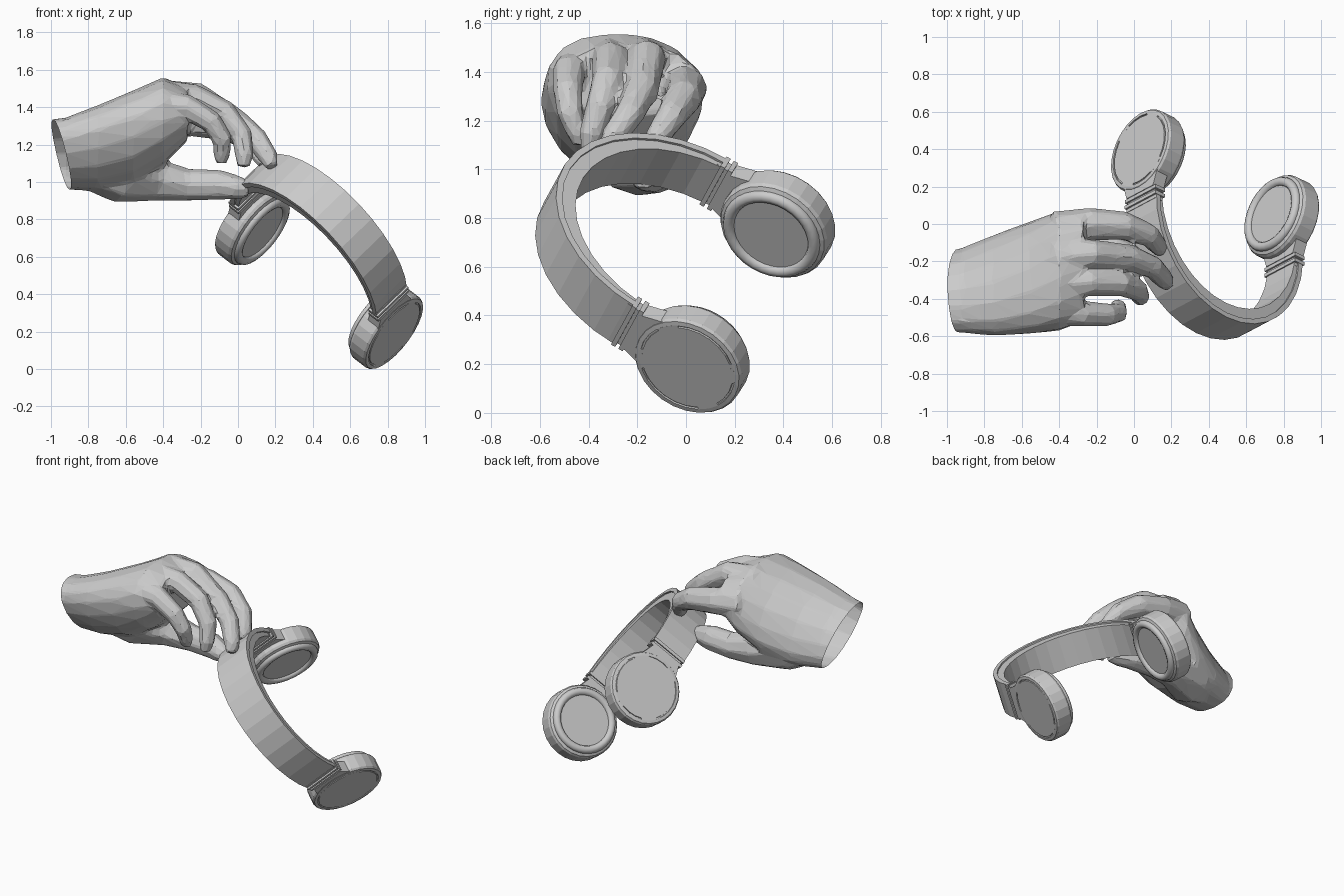
import bpy, bmesh, math
from mathutils import Vector

cube = bpy.data.objects.get("Cube")
if cube:
    bpy.data.objects.remove(cube)

grey = bpy.data.materials.new("plain_grey")
grey.use_nodes = True
grey.diffuse_color = (0.6, 0.6, 0.6, 1)
grey.node_tree.nodes["Principled BSDF"].inputs["Base Color"].default_value = (0.6, 0.6, 0.6, 1)


def loft(bm, rings, closed=False):
    """Skin a row of equal rings; cap both ends unless the row is closed."""
    rows = [[bm.verts.new(p) for p in ring] for ring in rings]
    n = len(rows[0])
    pairs = list(zip(rows, rows[1:]))
    if closed:
        pairs.append((rows[-1], rows[0]))
    else:
        bm.faces.new(rows[0])
        bm.faces.new(rows[-1][::-1])
    for a, b in pairs:
        for i in range(n):
            j = (i + 1) % n
            bm.faces.new((a[i], b[i], b[j], a[j]))


def finish(bm, name):
    bmesh.ops.recalc_face_normals(bm, faces=bm.faces)
    mesh = bpy.data.meshes.new(name)
    bm.to_mesh(mesh)
    bm.free()
    mesh.materials.append(grey)
    obj = bpy.data.objects.new(name, mesh)
    bpy.context.collection.objects.link(obj)
    return obj


def part(name, rings, closed=False):
    bm = bmesh.new()
    loft(bm, rings, closed)
    return finish(bm, name)


# Headphone frame: across from cup to cup, up to the crown, along the band width
across = Vector((0.74, -0.36, -0.57)).normalized()
crown = Vector((-0.02, -0.87, 0.5))
crown = (crown - across * crown.dot(across)).normalized()
wide = across.cross(crown)
middle = Vector((0.44, 0.205, 0.505))
SPAN, RISE, BASE, CUP_SHIFT = 0.51, 0.545, 0.3, 0.01


def place(a, b, c):
    return middle + across * a + crown * b + wide * c


# Headband: outer shell and narrower inner padding, which swells at the crown
def band(name, inner, swell, outer, half):
    rings = []
    steps = 16
    for i in range(steps + 1):
        t = math.pi * i / steps
        low = inner - swell * math.sin(t)
        rings.append([place((SPAN + depth) * math.cos(t), BASE + (RISE + depth) * math.sin(t), side)
                      for depth, side in ((low, -half), (low, half), (outer, half), (outer, -half))])
    return part(name, rings)


band("headband_shell", -0.008, 0, 0.02, 0.12)
band("headband_padding", -0.028, 0.045, -0.004, 0.11)


# Block in the headphone frame, tapering from its low end to its high end
def block(name, a, thick, low, high, half_low, half_high):
    part(name, [[place(a + s * thick, b, r * h) for s, r in ((-1, -1), (-1, 1), (1, 1), (1, -1))]
                for b, h in ((low, half_low), (high, half_high))])


def rim_point(a, radius, t):
    return place(a, radius * math.cos(t), radius * math.sin(t) + CUP_SHIFT)


def circle(a, radius, sides=26):
    return [rim_point(a, radius, math.tau * k / sides) for k in range(sides)]


def arc_section(side, centre, t, profile):
    return [rim_point(centre + side * h, r, t) for r, h in profile]


CUP = ((0.208, -0.07), (0.228, -0.06), (0.236, -0.045), (0.236, 0.045), (0.228, 0.057),
       (0.208, 0.06), (0.207, 0.052), (0.2, 0.052), (0.199, 0.06))
PLUG = ((0.198, 0.052), (0.209, 0.052), (0.209, 0.06), (0.198, 0.06))

for side, label in ((-1, "upper"), (1, "lower")):
    centre = side * 0.488
    leg = side * (SPAN - 0.005)
    # Yoke with two ridges and a neck
    block(label + "_yoke", leg, 0.038, 0.13, 0.265, 0.15, 0.105)
    block(label + "_neck", leg, 0.024, 0.26, 0.34, 0.105, 0.112)
    for b in (0.265, 0.3):
        block(label + "_ridge", leg, 0.034, b, b + 0.02, 0.122, 0.122)
    # Cup body with a grooved outer plate
    part(label + "_cup", [circle(centre + side * h, r) for r, h in CUP])
    # Short plugs break the groove into arcs
    for start in (0.2, 2.2, 3.4, 5.3):
        part(label + "_groove_plug",
             [arc_section(side, centre, start + k * 0.12, PLUG) for k in range(5)])
    # Round ear cushion and speaker plate
    ring = [(0.187 + 0.026 * math.cos(math.tau * k / 8), -0.072 + 0.025 * math.sin(math.tau * k / 8))
            for k in range(8)]
    cushion = part(label + "_cushion",
                   [arc_section(side, centre, math.tau * k / 32, ring) for k in range(32)], True)
    cushion.data.shade_smooth()
    part(label + "_speaker_plate", [circle(centre - side * h, 0.17) for h in (0.065, 0.077)])

# Hand: palm, thumb and fingers fused into one faceted skin
hand = bmesh.new()


# Oval palm section, rolled so its underside leans towards the thumb
def oval(x, y_low, y_high, z_low, z_high, lean):
    cy, cz = (y_low + y_high) / 2, (z_low + z_high) / 2
    ring = []
    for k in range(16):
        c, s = math.cos(math.tau * k / 16), math.sin(math.tau * k / 16)
        dy = math.copysign(abs(c) ** 0.9, c) * (y_high - y_low) / 2
        dz = math.copysign(abs(s) ** 0.9, s) * (z_high - z_low) / 2
        ring.append(Vector((x, cy + dy - lean * dz, cz + dz)))
    return ring


loft(hand, [oval(*r) for r in (
    (-1.1, -0.55, -0.19, 0.98, 1.32, 0.45),
    (-0.92, -0.56, -0.15, 0.96, 1.345, 0.45),
    (-0.75, -0.575, -0.08, 0.95, 1.41, 0.4),
    (-0.56, -0.575, 0, 0.99, 1.49, 0.3),
    (-0.4, -0.57, 0.07, 1.09, 1.56, 0.15),
    (-0.27, -0.52, 0.05, 1.22, 1.51, 0))])


def digit(*joints):
    points = [Vector(j[:3]) for j in joints]
    rings = []
    for i, p in enumerate(points):
        ahead = (points[min(i + 1, len(points) - 1)] - points[max(i - 1, 0)]).normalized()
        up = ahead.cross(Vector((0, 1, 0))).normalized()
        out = ahead.cross(up)
        rings.append([p + joints[i][3] * (up * math.cos(math.tau * k / 8) + out * math.sin(math.tau * k / 8))
                      for k in range(8)])
    loft(hand, rings)


# Thumb with its broad base
digit((-0.82, -0.28, 1.12, 0.15), (-0.62, -0.2, 1.05, 0.165), (-0.43, -0.13, 1.01, 0.115),
      (-0.27, -0.12, 0.985, 0.088), (-0.1, -0.14, 0.985, 0.083), (0, -0.17, 0.97, 0.064),
      (0.06, -0.18, 0.96, 0.044))
# Index
digit((-0.42, -0.04, 1.35, 0.11), (-0.23, 0, 1.33, 0.09), (-0.05, -0.01, 1.295, 0.078),
      (0.08, -0.06, 1.22, 0.064), (0.13, -0.12, 1.13, 0.052), (0.145, -0.15, 1.09, 0.034))
# Middle
digit((-0.42, -0.18, 1.45, 0.1), (-0.22, -0.16, 1.455, 0.08), (-0.02, -0.18, 1.33, 0.07),
      (0.1, -0.23, 1.23, 0.063), (0.165, -0.3, 1.13, 0.053), (0.182, -0.33, 1.08, 0.034))
# Ring
digit((-0.42, -0.32, 1.45, 0.1), (-0.23, -0.31, 1.45, 0.075), (-0.07, -0.32, 1.37, 0.067),
      (0.02, -0.355, 1.25, 0.06), (0.035, -0.39, 1.14, 0.05), (0.027, -0.4, 1.08, 0.034))
# Little
digit((-0.42, -0.45, 1.4, 0.1), (-0.27, -0.48, 1.4, 0.07), (-0.14, -0.485, 1.32, 0.062),
      (-0.085, -0.475, 1.23, 0.055), (-0.085, -0.445, 1.15, 0.047), (-0.092, -0.43, 1.1, 0.032))

solid = finish(hand, "hand_solid")
fuse = solid.modifiers.new("fuse", 'REMESH')
fuse.mode = 'VOXEL'
fuse.voxel_size = 0.016
soften = solid.modifiers.new("soften", 'SMOOTH')
soften.factor = 0.5
soften.iterations = 3
facet = solid.modifiers.new("facet", 'DECIMATE')
facet.ratio = 0.075

# Slice the wrist open along a slanted plane
skin = bmesh.new()
skin.from_object(solid, bpy.context.evaluated_depsgraph_get())
bmesh.ops.bisect_plane(skin, geom=skin.verts[:] + skin.edges[:] + skin.faces[:],
                       plane_co=(-0.945, -0.36, 1.15), plane_no=(-1, -0.13, -0.3), clear_outer=True)
for face in skin.faces:
    face.smooth = False
finish(skin, "hand")
bpy.data.objects.remove(solid)
